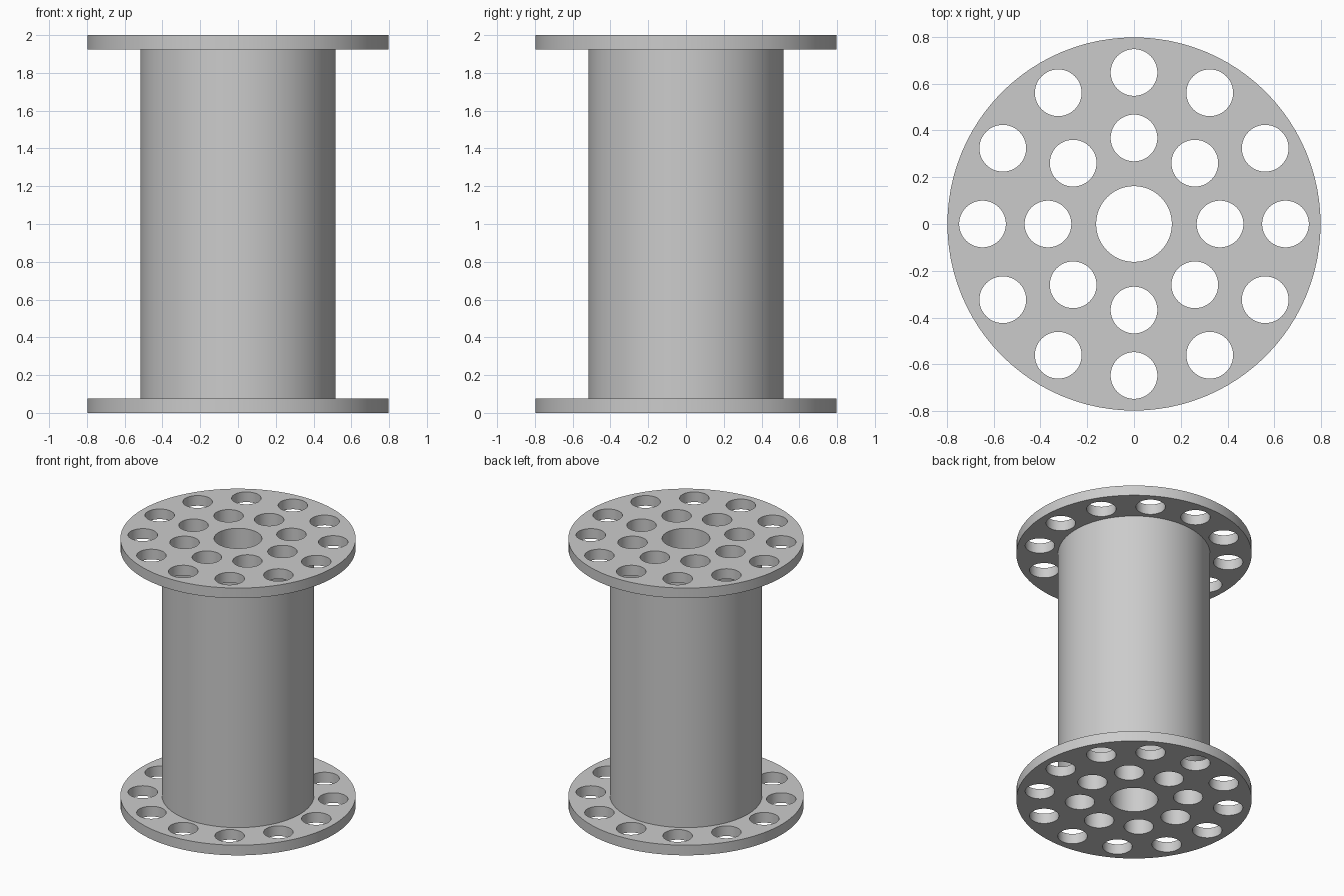
import bpy, bmesh
from math import cos, sin, tau, radians
from mathutils import Matrix, Vector

default = bpy.data.objects.get("Cube")
if default:
    bpy.data.objects.remove(default, do_unlink=True)

HEIGHT, FLANGE_T = 2.0, 0.076
FLANGE_R, CORE_R = 0.798, 0.516
BORE_R, HOLE_R = 0.162, 0.1

grey = bpy.data.materials.new("plain grey")
grey.use_nodes = True
colour = (0.6, 0.6, 0.6, 1)
grey.diffuse_color = colour
grey.node_tree.nodes["Principled BSDF"].inputs["Base Color"].default_value = colour


def add_object(name, bm):
    bmesh.ops.recalc_face_normals(bm, faces=bm.faces)
    mesh = bpy.data.meshes.new(name)
    bm.to_mesh(mesh)
    bm.free()
    mesh.materials.append(grey)
    obj = bpy.data.objects.new(name, mesh)
    bpy.context.collection.objects.link(obj)
    return obj


def lathe(name, profile, sides):
    """Closed solid of revolution with flat n-gon ends."""
    bm = bmesh.new()
    rings = [[bm.verts.new((r * cos(tau * i / sides), r * sin(tau * i / sides), z))
              for i in range(sides)] for r, z in profile]
    for low, high in zip(rings, rings[1:]):
        for i in range(sides):
            j = (i + 1) % sides
            bm.faces.new((low[i], low[j], high[j], high[i]))
    bm.faces.new(rings[0])
    bm.faces.new(rings[-1])
    return add_object(name, bm)


# Solid core with a flange at each end
spool = lathe("spool_body", [
    (FLANGE_R, 0), (FLANGE_R, FLANGE_T), (CORE_R, FLANGE_T),
    (CORE_R, HEIGHT - FLANGE_T), (FLANGE_R, HEIGHT - FLANGE_T), (FLANGE_R, HEIGHT)], 96)

# Drills: centre bore, ring through the core, ring through the flanges
drills = bmesh.new()
for count, ring_r, hole_r, sides in [(1, 0, BORE_R, 64), (8, 0.368, HOLE_R, 48),
                                     (12, 0.648, HOLE_R, 48)]:
    for i in range(count):
        spot = Vector((ring_r * cos(tau * i / count), ring_r * sin(tau * i / count), HEIGHT / 2))
        bmesh.ops.create_cone(drills, cap_ends=True, segments=sides, radius1=hole_r,
                              radius2=hole_r, depth=HEIGHT + 0.2,
                              matrix=Matrix.Translation(spot))
cutter = add_object("hole_cutter", drills)
cutter.hide_render = True

# Cut the holes, then drop the cutter
cut = spool.modifiers.new("holes", "BOOLEAN")
cut.operation, cut.solver, cut.object = "DIFFERENCE", "EXACT", cutter
bpy.ops.object.select_all(action="DESELECT")
spool.select_set(True)
bpy.context.view_layer.objects.active = spool
bpy.ops.object.modifier_apply(modifier=cut.name)
bpy.data.objects.remove(cutter, do_unlink=True)

bpy.ops.object.shade_smooth_by_angle(angle=radians(30))
